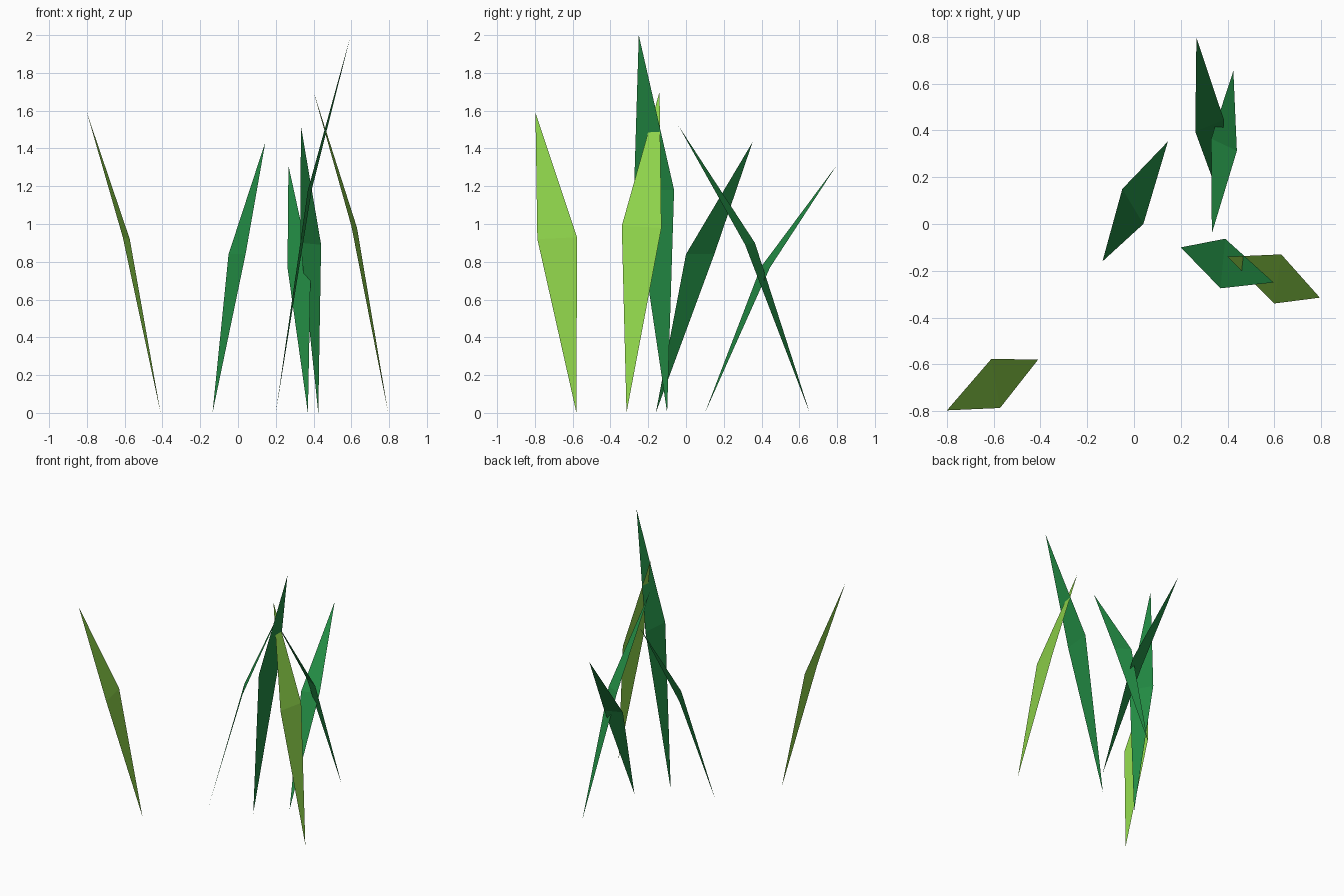
import bpy

if "Cube" in bpy.data.objects:
    bpy.data.objects.remove(bpy.data.objects["Cube"])


def material(name, color):
    mat = bpy.data.materials.new(name)
    mat.diffuse_color = (*color, 1.0)
    mat.use_nodes = True
    mat.node_tree.nodes["Principled BSDF"].inputs["Base Color"].default_value = mat.diffuse_color
    return mat


lime = material("lime_green", (0.275, 0.66, 0.07))
deep = material("deep_green", (0.017, 0.27, 0.06))


def blade(name, mat, base, left, right, tip):
    """Flat grass blade: a lower and an upper triangle bent at the widest line."""
    mesh = bpy.data.meshes.new(name)
    mesh.from_pydata([base, left, right, tip], [], [(0, 2, 1), (1, 2, 3)])
    mesh.materials.append(mat)
    obj = bpy.data.objects.new(name, mesh)
    bpy.context.collection.objects.link(obj)
    return obj


# Lime blades, both leaning to the left
blade("lime_blade_left", lime, (-0.41, -0.58, 0),
      (-0.61, -0.577, 0.93), (-0.573, -0.787, 0.92), (-0.80, -0.797, 1.59))
blade("lime_blade_right", lime, (0.795, -0.315, 0),
      (0.63, -0.13, 0.98), (0.60, -0.34, 0.99), (0.40, -0.14, 1.70))

# Deep green blades
blade("tall_blade", deep, (0.20, -0.10, 0),
      (0.39, -0.063, 1.18), (0.37, -0.275, 1.18), (0.597, -0.25, 2.0))
blade("middle_blade", deep, (-0.135, -0.16, 0),
      (-0.05, 0.15, 0.84), (0.04, 0.0, 0.84), (0.145, 0.353, 1.435))
blade("forward_leaning_blade", deep, (0.425, 0.655, 0),
      (0.44, 0.313, 0.89), (0.33, 0.365, 0.90), (0.333, -0.04, 1.52))
blade("backward_leaning_blade", deep, (0.37, 0.10, 0),
      (0.262, 0.395, 0.77), (0.385, 0.445, 0.77), (0.267, 0.797, 1.31))
